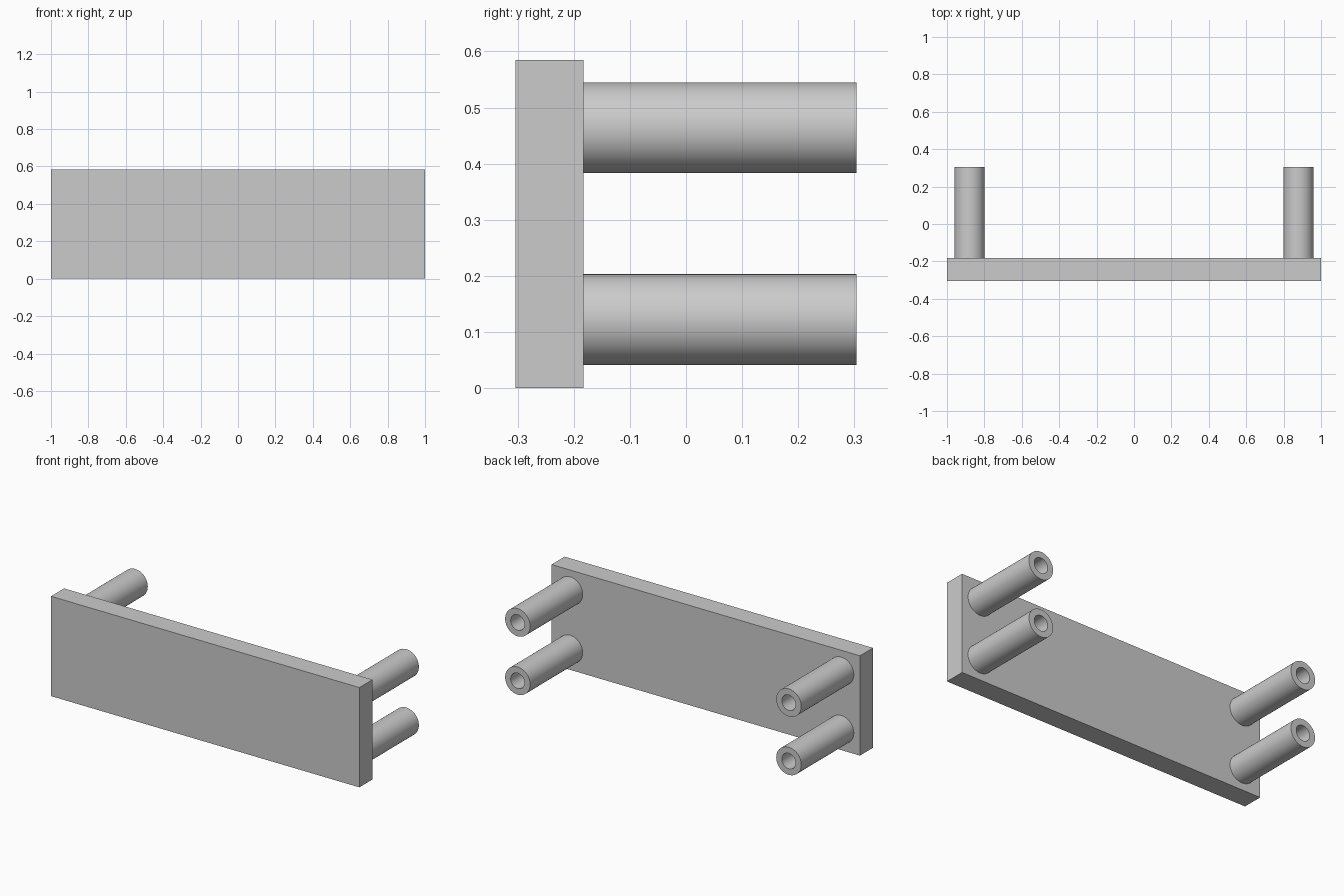
import bpy, bmesh, math
from mathutils import Matrix, Vector

cube = bpy.data.objects.get("Cube")
if cube:
    bpy.data.objects.remove(cube, do_unlink=True)

# Single grey material
grey = bpy.data.materials.new("plain_grey")
grey.use_nodes = True
colour = (0.6, 0.6, 0.6, 1)
grey.diffuse_color = colour
grey.node_tree.nodes["Principled BSDF"].inputs["Base Color"].default_value = colour

FRONT, PLATE_BACK, BACK = -0.304, -0.183, 0.304
HEIGHT = 0.585
OUTER, INNER = 0.081, 0.045


def make_object(name, bm):
    bmesh.ops.recalc_face_normals(bm, faces=bm.faces)
    mesh = bpy.data.meshes.new(name)
    bm.to_mesh(mesh)
    bm.free()
    mesh.materials.append(grey)
    obj = bpy.data.objects.new(name, mesh)
    bpy.context.collection.objects.link(obj)
    return obj


def add_tube(name, x, z):
    # Closed wall profile revolved around the y axis
    bm = bmesh.new()
    profile = [(OUTER, PLATE_BACK), (OUTER, BACK), (INNER, BACK), (INNER, PLATE_BACK)]
    verts = [bm.verts.new((r, y, 0)) for r, y in profile]
    edges = [bm.edges.new((verts[i], verts[(i + 1) % 4])) for i in range(4)]
    bmesh.ops.spin(bm, geom=verts + edges, cent=(0, 0, 0), axis=(0, 1, 0),
                   angle=math.tau, steps=64)
    bmesh.ops.remove_doubles(bm, verts=bm.verts, dist=0.0001)
    tube = make_object(name, bm)
    tube.location = (x, 0, z)
    bpy.ops.object.select_all(action="DESELECT")
    tube.select_set(True)
    bpy.context.view_layer.objects.active = tube
    bpy.ops.object.shade_smooth_by_angle(angle=math.radians(30))


# Front plate
bm = bmesh.new()
size = Vector((2, PLATE_BACK - FRONT, HEIGHT))
centre = Vector((0, (FRONT + PLATE_BACK) / 2, HEIGHT / 2))
bmesh.ops.create_cube(bm, size=1, matrix=Matrix.LocRotScale(centre, None, size))
make_object("front_plate", bm)

# Four hollow standoffs behind the plate corners
for side, x in (("left", 0.879), ("right", -0.879)):
    for level, z in (("lower", 0.122), ("upper", 0.464)):
        add_tube(f"{level}_{side}_standoff", x, z)
